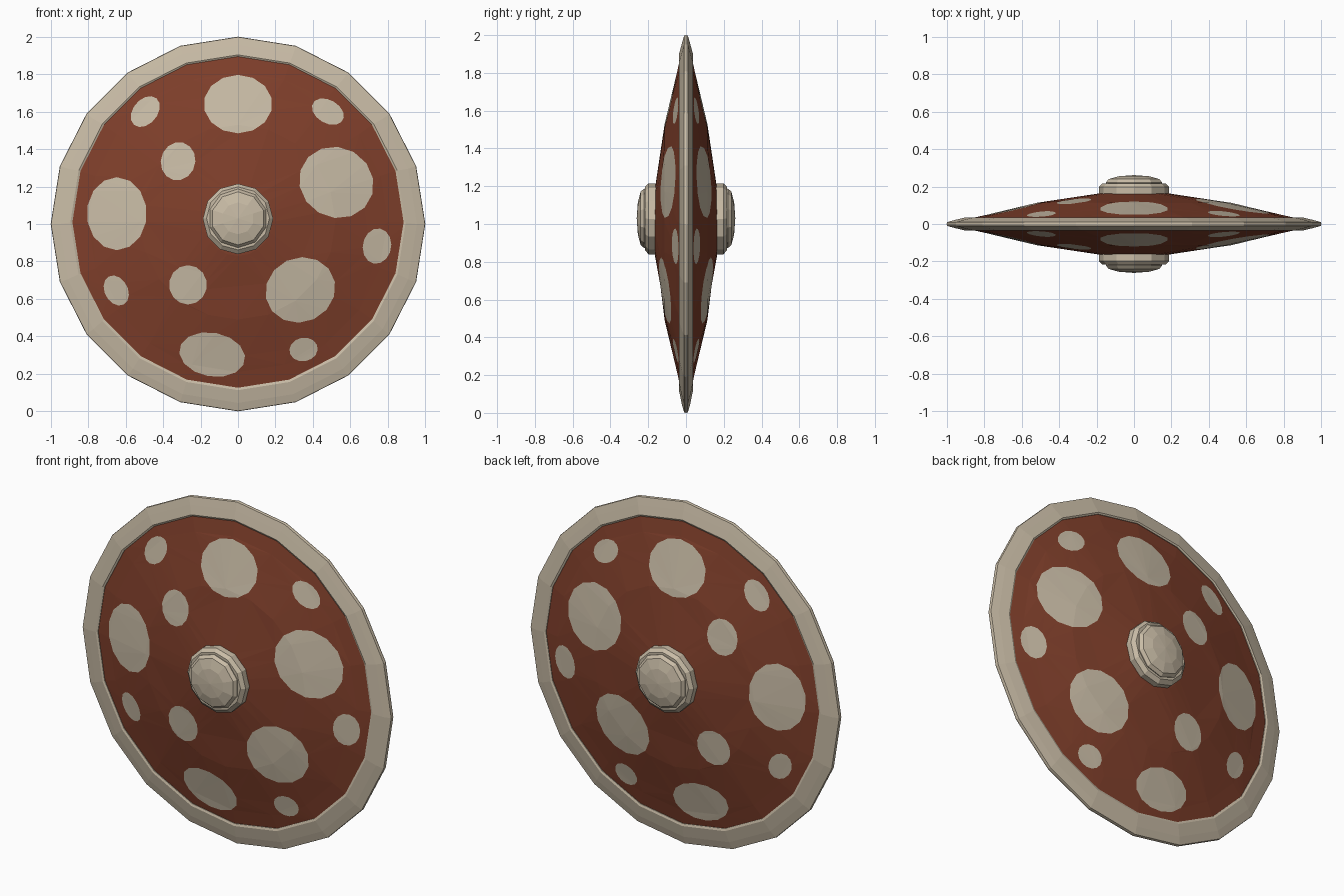
import bpy
import math
from mathutils import Vector
from mathutils.geometry import delaunay_2d_cdt

if "Cube" in bpy.data.objects:
    bpy.data.objects.remove(bpy.data.objects["Cube"])


def material(name, rgb):
    m = bpy.data.materials.new(name)
    m.diffuse_color = (*rgb, 1)
    m.use_nodes = True
    m.node_tree.nodes["Principled BSDF"].inputs["Base Color"].default_value = m.diffuse_color
    return m


CREAM = material("cream bone", (0.58, 0.50, 0.38))
RED = material("red brown", (0.215, 0.050, 0.024))


def make(name, verts, faces, mats):
    """Front half as mesh object, mirrored to the back."""
    me = bpy.data.meshes.new(name)
    me.from_pydata(verts, [], faces)
    for m in mats:
        me.materials.append(m)
    ob = bpy.data.objects.new(name, me)
    bpy.context.collection.objects.link(ob)
    mir = ob.modifiers.new("front and back", 'MIRROR')
    mir.use_axis = (False, True, False)
    mir.merge_threshold = 0.0005
    return ob


def ring(r, n, cz, rz=None, cx=0.0, tilt=0.0):
    pts = []
    for k in range(n):
        a = math.pi / 2 + 2 * math.pi * k / n
        u, v = r * math.cos(a), (rz or r) * math.sin(a)
        pts.append((cx + u * math.cos(tilt) - v * math.sin(tilt),
                    cz + u * math.sin(tilt) + v * math.cos(tilt)))
    return pts


def lathe(name, profile, n, mat, cap=False):
    """Profile of (radius, depth, centre z), listed from outside to inside."""
    verts, faces = [], []
    for r, d, cz in profile:
        verts += [(x, -d, z) for x, z in ring(r, n, cz)]
    for i in range(len(profile) - 1):
        for k in range(n):
            a, b = i * n + k, i * n + (k + 1) % n
            faces.append((a, b, b + n, a + n))
    if cap:
        r, d, cz = profile[-1]
        verts.append((0, -d - 0.006, cz))
        s = (len(profile) - 1) * n
        faces += [(s + k, s + (k + 1) % n, len(verts) - 1) for k in range(n)]
    return make(name, verts, faces, [mat])


# Rim: twenty-sided wedge ring
lathe("rim", [(1.0, 0.0, 1.0), (0.998, 0.010, 1.0), (0.955, 0.022, 1.0),
              (0.895, 0.036, 1.008), (0.884, 0.032, 1.01), (0.884, 0.012, 1.01)], 20, CREAM)

# Boss: stepped collar and low dome
lathe("boss_collar", [(0.188, 0.14, 1.027), (0.188, 0.198, 1.027),
                      (0.168, 0.217, 1.03), (0.148, 0.217, 1.03)], 12, CREAM)
lathe("boss_dome", [(0.150, 0.19, 1.03), (0.157, 0.222, 1.03),
                    (0.142, 0.240, 1.03), (0.085, 0.255, 1.03)], 10, CREAM, cap=True)

# Painted spots: x, z, half width, half height, tilt in degrees
SPOTS = [
    (0.00, 1.64, 0.183, 0.156, 0), (-0.495, 1.60, 0.065, 0.093, -40),
    (0.48, 1.60, 0.092, 0.062, -30), (-0.32, 1.335, 0.092, 0.103, -15),
    (0.525, 1.222, 0.203, 0.187, -30), (-0.647, 1.055, 0.160, 0.195, 0),
    (0.742, 0.882, 0.076, 0.095, -10), (0.333, 0.648, 0.190, 0.172, 25),
    (-0.267, 0.675, 0.101, 0.105, 0), (-0.65, 0.645, 0.062, 0.085, 28),
    (-0.138, 0.303, 0.178, 0.117, -10), (0.35, 0.33, 0.076, 0.063, 10),
]

# Body: double cone, flat layout with spot outlines cut in, then lifted
HEIGHTS = [(0.0, 0.172), (0.18, 0.164), (0.52, 0.113), (0.80, 0.046), (0.90, 0.024), (1.0, 0.004)]


def depth(x, z):
    r = math.hypot(x, z - 1.01)
    for (r0, d0), (r1, d1) in zip(HEIGHTS, HEIGHTS[1:]):
        if r <= r1:
            return d0 + (d1 - d0) * (r - r0) / (r1 - r0)
    return 0.0


pts, edges, outlines = [Vector((0, 1.01))], [], []
for r in (0.92, 0.80, 0.52, 0.18):
    s = len(pts)
    pts += [Vector(p) for p in ring(r, 20, 1.01)]
    edges += [(s + k, s + (k + 1) % 20) for k in range(20)]
for x, z, w, h, t in SPOTS:
    s = len(pts)
    pts += [Vector(p) for p in ring(w, 14, z, h, x, math.radians(t))]
    outlines.append(list(range(s, s + 14)))

cv, _, cf, _, _, origin = delaunay_2d_cdt(pts, edges, outlines, 0, 1e-5)
faces = []
for f in cf:
    a, b, c = (cv[i] for i in f)
    ccw = (b - a).cross(c - a) > 0
    faces.append(tuple(f) if ccw else tuple(reversed(f)))
body = make("shield_body", [(p.x, -depth(p.x, p.y), p.y) for p in cv], faces, [RED, CREAM])
for poly, src in zip(body.data.polygons, origin):
    poly.material_index = 1 if src else 0
